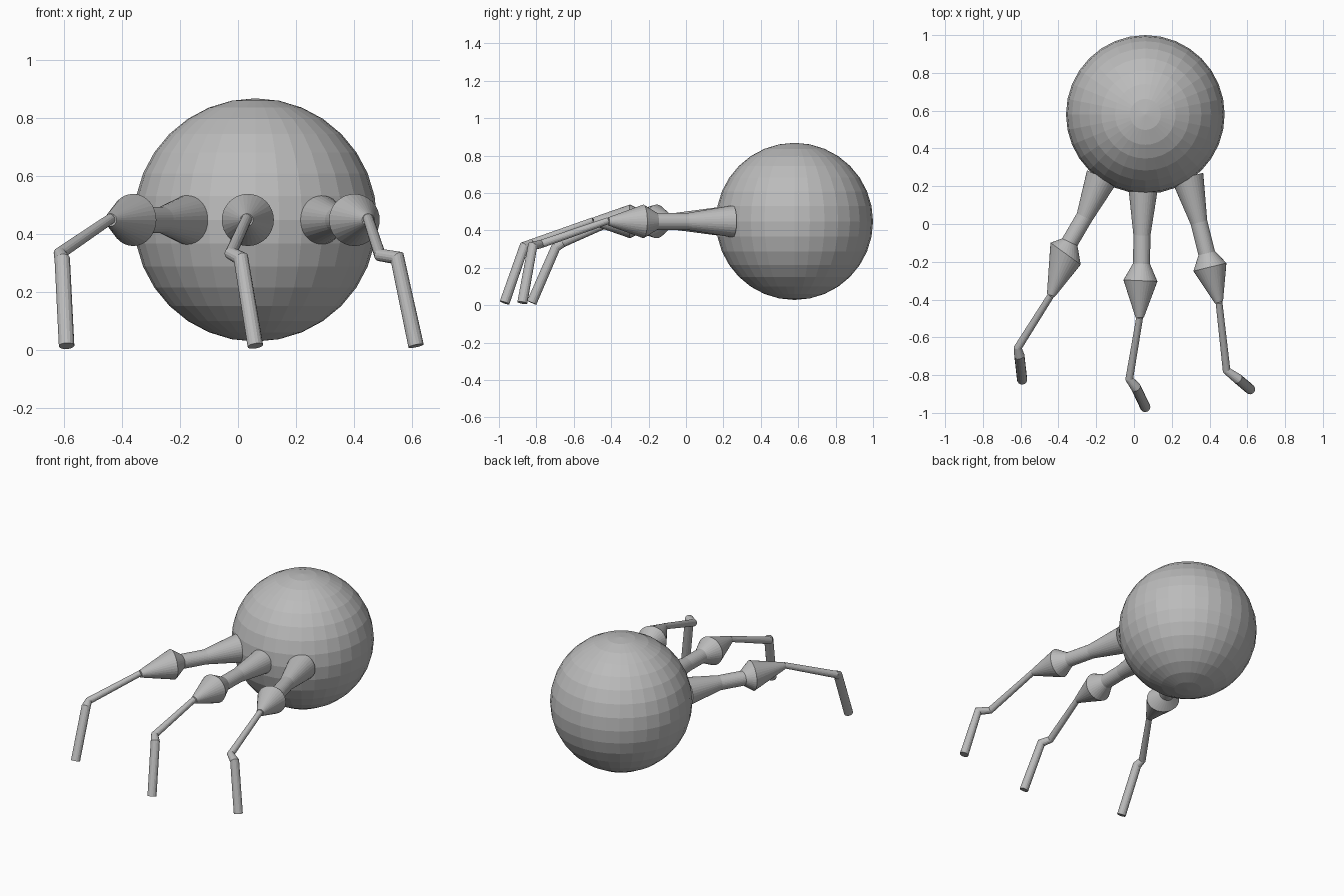
import bpy, bmesh
from mathutils import Vector

if "Cube" in bpy.data.objects:
    bpy.data.objects.remove(bpy.data.objects["Cube"])

grey = bpy.data.materials.new("grey")
grey.diffuse_color = (0.5, 0.5, 0.5, 1)
grey.use_nodes = True
grey.node_tree.nodes["Principled BSDF"].inputs["Base Color"].default_value = grey.diffuse_color
UP = Vector((0, 0, 1))


def add_object(name, bm):
    bmesh.ops.recalc_face_normals(bm, faces=bm.faces)
    mesh = bpy.data.meshes.new(name)
    bm.to_mesh(mesh)
    bm.free()
    mesh.materials.append(grey)
    obj = bpy.data.objects.new(name, mesh)
    bpy.context.collection.objects.link(obj)


def tube(name, path, radii, sides, skew=None):
    """Capped tube along a path; skew = {point index: sideways ring axis}."""
    pts = [Vector(p) for p in path]
    bm = bmesh.new()
    rings = []
    for i, (p, r) in enumerate(zip(pts, radii)):
        before = (p - pts[i - 1]).normalized() if i else Vector()
        after = (pts[i + 1] - p).normalized() if i < len(pts) - 1 else Vector()
        t = (before + after).normalized()
        side = UP.cross(t).normalized()
        up = t.cross(side)
        side = side * r
        if skew and i in skew:
            side = Vector(skew[i])
        circle = bmesh.ops.create_circle(bm, segments=sides, radius=1)["verts"]
        for v in circle:
            v.co = p + side * v.co.x + up * (r * v.co.y)
        rings.append(circle)
    for a, b in zip(rings, rings[1:]):
        for k in range(sides):
            n = (k + 1) % sides
            bm.faces.new((a[k], a[n], b[n], b[k]))
    bm.faces.new(rings[0])
    bm.faces.new(rings[-1])
    add_object(name, bm)


# round body
bm = bmesh.new()
bmesh.ops.create_uvsphere(bm, u_segments=32, v_segments=16, radius=0.42)
bmesh.ops.translate(bm, verts=bm.verts, vec=(0.06, 0.58, 0.448))
add_object("body", bm)

# legs: upper path in plan (base, neck start, neck end, flare, tip), lower path in 3D
Z = 0.448
legs = {
    "left": ([(-0.17, 0.25), (-0.262, 0.037), (-0.34, -0.096), (-0.362, -0.157), (-0.44, -0.378)],
             [(-0.615, -0.655, 0.333), (-0.607, -0.695, 0.312), (-0.592, -0.825, 0.013)],
             {3: (0.08, -0.058, 0)}),
    "middle": ([(0.05, 0.25), (0.042, -0.06), (0.04, -0.21), (0.034, -0.30), (0.03, -0.495)],
               [(-0.025, -0.82, 0.333), (0.01, -0.865, 0.315), (0.06, -0.97, 0.013)], None),
    "right": ([(0.283, 0.25), (0.344, 0.008), (0.385, -0.155), (0.402, -0.228), (0.45, -0.415)],
              [(0.49, -0.775, 0.327), (0.55, -0.82, 0.317), (0.615, -0.875, 0.013)], None),
}
for name, (upper, lower, skew) in legs.items():
    # side axis points opposite to travel-right, so flip the skewed ring to match
    if skew:
        skew = {i: [-c for c in v] if UP.cross(Vector((*upper[i + 1], 0)) - Vector((*upper[i - 1], 0)))
                .dot(Vector(v)) < 0 else v for i, v in skew.items()}
    tube(name + "_upper_leg", [(x, y, Z) for x, y in upper],
         [0.086, 0.045, 0.045, 0.09, 0.022], 32, skew)
    # thin lower leg starts inside the tip of the upper leg
    tube(name + "_lower_leg", [(*upper[-1], Z + 0.004)] + lower,
         [0.018, 0.022, 0.027, 0.027], 16)
